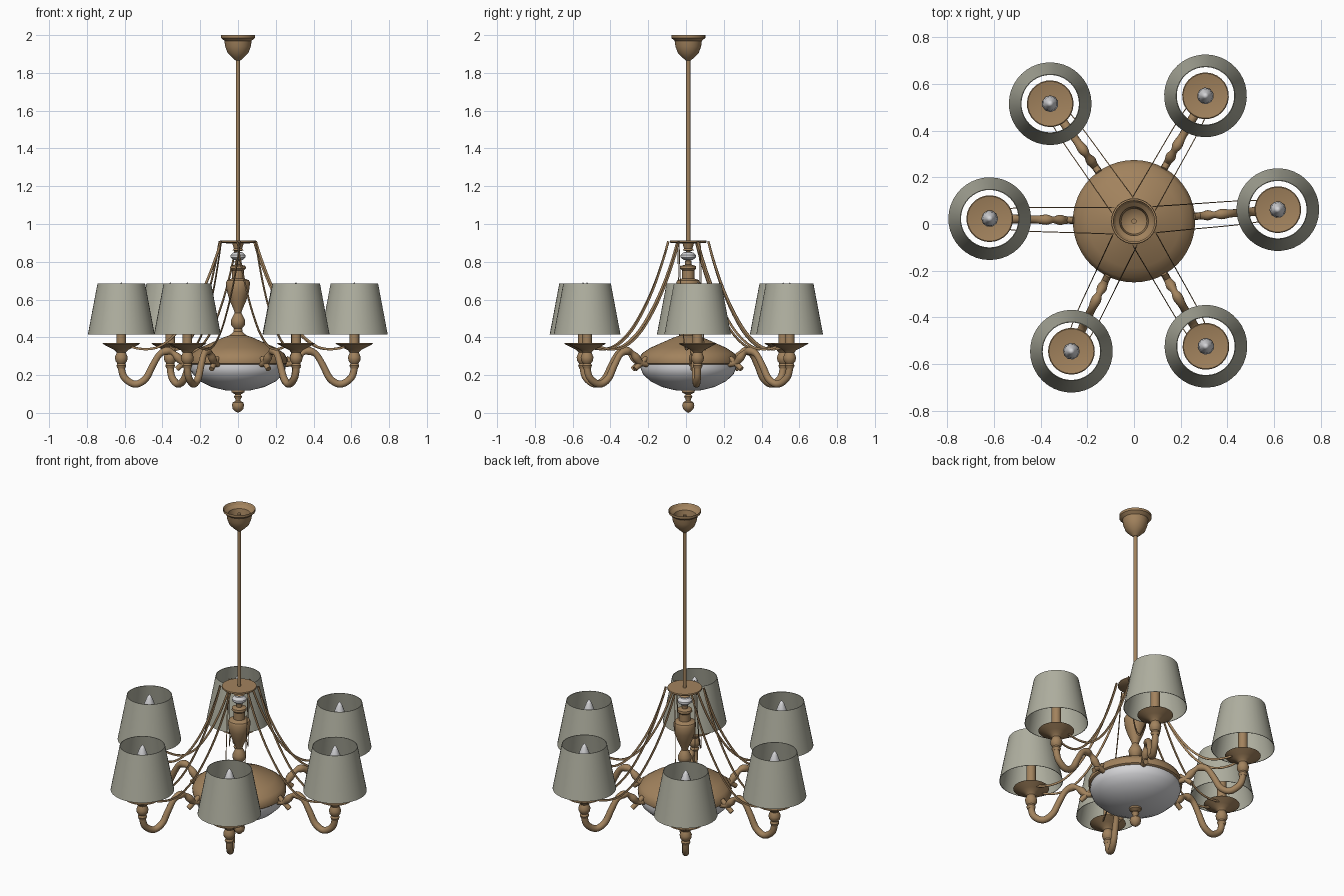
import bpy, bmesh, math
from mathutils import Vector, Matrix

if "Cube" in bpy.data.objects:
    bpy.data.objects.remove(bpy.data.objects["Cube"], do_unlink=True)

CENTER = Vector((0, 0.012, 0))
LAMP_RADIUS = 0.618
ARM_ANGLES = (4.6, 60.3, 125.5, 179, 244.3, 299.9)
made = []


def material(name, color):
    m = bpy.data.materials.new(name)
    m.use_nodes = True
    m.diffuse_color = (*color, 1)
    m.node_tree.nodes["Principled BSDF"].inputs["Base Color"].default_value = (*color, 1)
    return m


BRASS = material("antique brass", (0.36, 0.225, 0.11))
FABRIC = material("grey linen", (0.43, 0.43, 0.35))
GLASS = material("white glass", (0.66, 0.66, 0.68))


def finish(name, bm, mat, matrix):
    bmesh.ops.remove_doubles(bm, verts=bm.verts, dist=1e-5)
    bmesh.ops.recalc_face_normals(bm, faces=bm.faces)
    mesh = bpy.data.meshes.new(name)
    bm.to_mesh(mesh)
    bm.free()
    mesh.materials.append(mat)
    ob = bpy.data.objects.new(name, mesh)
    ob.matrix_world = matrix
    bpy.context.collection.objects.link(ob)
    made.append(ob)
    return ob


def lathe(name, profile, mat, matrix, steps=32):
    """Spin a (radius, height) profile around z."""
    bm = bmesh.new()
    verts = [bm.verts.new((r, 0, z)) for r, z in profile]
    edges = [bm.edges.new(p) for p in zip(verts, verts[1:])]
    bmesh.ops.spin(bm, geom=verts + edges, cent=(0, 0, 0), axis=(0, 0, 1),
                   angle=math.tau, steps=steps)
    return finish(name, bm, mat, matrix)


def smooth_path(points, n=5):
    """Catmull-Rom curve through tuples of any length."""
    pts = [Vector(p) for p in points]
    pts = [2 * pts[0] - pts[1]] + pts + [2 * pts[-1] - pts[-2]]
    out = []
    for a, b, c, d in zip(pts, pts[1:], pts[2:], pts[3:]):
        for i in range(n):
            t = i / n
            out.append(0.5 * (2 * b + (c - a) * t + (2 * a - 5 * b + 4 * c - d) * t * t
                              + (3 * b - a - 3 * c + d) * t ** 3))
    return out + [pts[-2]]


def sweep(name, path, section, mat, matrix):
    """Sweep a section (side, up) along points (x, y, z, scale)."""
    bm = bmesh.new()
    rings = []
    for i, p in enumerate(path):
        t = path[min(i + 1, len(path) - 1)] - path[max(i - 1, 0)]
        up = Vector((-t[2], 0, t[0])).normalized()
        base = Vector(p[:3])
        rings.append([bm.verts.new(base + (up * v + Vector((0, u, 0))) * p[3])
                      for u, v in section])
    for a, b in zip(rings, rings[1:]):
        for j in range(len(section)):
            k = (j + 1) % len(section)
            bm.faces.new((a[j], a[k], b[k], b[j]))
    bm.faces.new(rings[0])
    bm.faces.new(rings[-1])
    return finish(name, bm, mat, matrix)


# Ceiling cup, rod and central column
hub = Matrix.Translation(CENTER)
lathe("ceiling_cup", [(0.08, 1.985), (0.09, 2.0), (0.09, 1.985), (0.072, 1.97),
                      (0.068, 1.94), (0.055, 1.905), (0.03, 1.88), (0.012, 1.865),
                      (0, 1.865)], BRASS, hub)
lathe("ceiling_cup_lining", [(0.08, 1.985), (0.062, 1.97), (0.055, 1.93), (0, 1.89)], BRASS, hub)
lathe("rod", [(0, 1.97), (0.011, 1.97), (0.011, 0.76), (0, 0.76)], BRASS, hub, 16)
lathe("wire_plate", [(0, 0.912), (0.096, 0.912), (0.098, 0.905), (0.092, 0.9),
                     (0.03, 0.896), (0.022, 0.87), (0.03, 0.86), (0, 0.855)], BRASS, hub)
lathe("glass_bead", [(0, 0.852), (0.025, 0.85), (0.04, 0.835), (0.04, 0.823),
                     (0.025, 0.81), (0, 0.808)], GLASS, hub)
lathe("column", [(0, 0.81), (0.018, 0.805), (0.016, 0.785), (0.04, 0.778), (0.042, 0.765),
                 (0.032, 0.755), (0.032, 0.712), (0.058, 0.702), (0.064, 0.69),
                 (0.058, 0.64), (0.042, 0.59), (0.024, 0.55), (0.018, 0.53),
                 (0.026, 0.515), (0.038, 0.49), (0.036, 0.465), (0.022, 0.447),
                 (0.024, 0.43), (0.045, 0.41), (0.05, 0.4)], BRASS, hub)

# Body dome, glass bowl and lower finial
lathe("body_dome", [(0, 0.412), (0.045, 0.41), (0.075, 0.4), (0.13, 0.376), (0.2, 0.345),
                    (0.245, 0.315), (0.262, 0.285), (0.26, 0.262), (0.25, 0.255),
                    (0, 0.255)], BRASS, hub, 48)
lathe("glass_bowl", [(0.25, 0.258), (0.252, 0.235), (0.24, 0.205), (0.2, 0.167),
                     (0.14, 0.137), (0.07, 0.12), (0, 0.115)], GLASS, hub, 48)
lathe("bottom_finial", [(0, 0.125), (0.035, 0.12), (0.033, 0.108), (0.014, 0.098),
                        (0.022, 0.086), (0.014, 0.072), (0.013, 0.064), (0.028, 0.055),
                        (0.032, 0.04), (0.028, 0.022), (0.014, 0.008), (0, 0)],
      BRASS, hub, 20)

# Profiles shared by the six arms
arm_points = [(0.618, 0, 0.3, 1), (0.618, 0, 0.24, 1), (0.6, 0, 0.185, 1),
              (0.545, 0, 0.152, 1), (0.49, 0, 0.18, 1), (0.452, 0, 0.25, 0.95),
              (0.415, 0, 0.31, 0.9), (0.375, 0, 0.328, 1.15), (0.345, 0, 0.318, 0.75),
              (0.318, 0, 0.293, 1.15), (0.29, 0, 0.265, 0.85), (0.25, 0, 0.258, 0.85)]
round_section = [(0.019 * math.cos(i * math.tau / 14), 0.019 * math.sin(i * math.tau / 14))
                 for i in range(14)]
ribbon_section = [(-0.002, -0.006), (0.002, -0.006), (0.002, 0.006), (-0.002, 0.006)]
wire_points = [(0.09, 0.056, 0.908, 1), (0.118, 0.056, 0.82, 1), (0.17, 0.055, 0.685, 1),
               (0.235, 0.054, 0.555, 1), (0.315, 0.053, 0.435, 1), (0.4, 0.052, 0.36, 1),
               (0.47, 0.05, 0.338, 1), (0.535, 0.045, 0.342, 1), (0.57, 0.04, 0.354, 1)]

for n, angle in enumerate(ARM_ANGLES, 1):
    frame = hub @ Matrix.Rotation(math.radians(angle), 4, "Z")
    lamp = frame @ Matrix.Translation((LAMP_RADIUS, 0, 0))

    # Curved arm with its cross peg on the body
    sweep(f"arm_{n}", smooth_path(arm_points), round_section, BRASS, frame)
    peg = [Vector((0.255, 0, 0.29, 0.75)), Vector((0.325, 0, 0.232, 0.75))]
    sweep(f"arm_peg_{n}", peg, round_section, BRASS, frame)

    # Pair of hanging ribbons
    for side, label in ((1, "left"), (-1, "right")):
        path = [(x, y * side, z, s) for x, y, z, s in wire_points]
        sweep(f"ribbon_{label}_{n}", smooth_path(path, 4), ribbon_section, BRASS, frame)

    # Turned cup, drip pan and candle tube
    lathe(f"drip_pan_{n}", [(0, 0.235), (0.02, 0.235), (0.026, 0.25), (0.021, 0.262),
                            (0.031, 0.275), (0.034, 0.295), (0.027, 0.312), (0.024, 0.32),
                            (0.036, 0.333), (0.06, 0.345), (0.1, 0.366), (0.096, 0.369),
                            (0.05, 0.36), (0, 0.36)], BRASS, lamp, 28)
    lathe(f"candle_tube_{n}", [(0, 0.35), (0.026, 0.35), (0.026, 0.55), (0, 0.55)],
          BRASS, lamp, 20)
    lathe(f"bulb_{n}", [(0, 0.545), (0.022, 0.548), (0.036, 0.585), (0.03, 0.63),
                        (0.014, 0.672), (0, 0.692)], GLASS, lamp, 10)

    # Open conical shade
    lathe(f"shade_{n}", [(0.177, 0.415), (0.126, 0.685), (0.123, 0.685), (0.174, 0.415),
                         (0.177, 0.415)], FABRIC, lamp, 40)

# Smooth shading with sharp edges kept
bpy.ops.object.select_all(action="DESELECT")
for ob in made:
    ob.select_set(True)
bpy.context.view_layer.objects.active = made[0]
bpy.ops.object.shade_smooth_by_angle(angle=math.radians(38))
